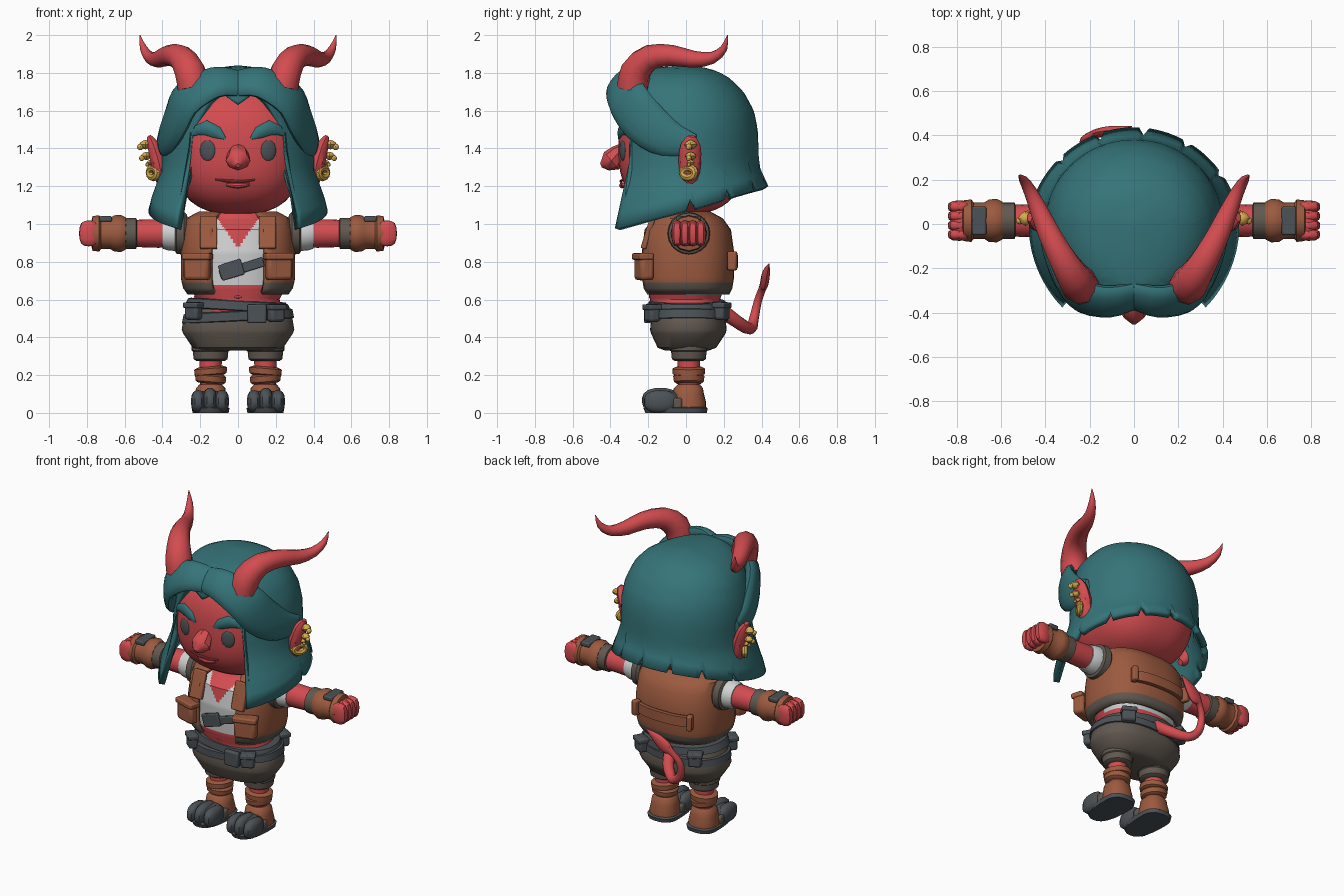
import bpy, bmesh, math
from mathutils import Vector, Matrix

old = bpy.data.objects.get("Cube")
if old:
    bpy.data.objects.remove(old, do_unlink=True)


def material(name, hexa):
    rgb = [int(hexa[i:i + 2], 16) / 255 for i in (0, 2, 4)]
    col = [c / 12.92 if c < 0.04 else ((c + 0.055) / 1.055) ** 2.4 for c in rgb] + [1]
    m = bpy.data.materials.new(name)
    m.use_nodes = True
    m.diffuse_color = col
    m.node_tree.nodes["Principled BSDF"].inputs["Base Color"].default_value = col
    return m


red = material("red skin", "D34C50")
lip = material("dark red", "B04045")
teal = material("teal hair", "357479")
brown = material("brown leather", "9C5A3F")
taupe = material("taupe cloth", "615850")
char = material("charcoal", "4C5257")
white = material("white cloth", "D2D3D4")
gold = material("gold", "D6AC4C")
made = []


def finish(name, bm, mats, mirror=False, rule=None, solid=0, bevel=0):
    bmesh.ops.remove_doubles(bm, verts=bm.verts, dist=1e-5)
    bmesh.ops.recalc_face_normals(bm, faces=bm.faces)
    if rule:
        for f in bm.faces:
            f.material_index = rule(f.calc_center_median())
    me = bpy.data.meshes.new(name)
    bm.to_mesh(me)
    bm.free()
    for m in (mats if isinstance(mats, list) else [mats]):
        me.materials.append(m)
    ob = bpy.data.objects.new(name, me)
    bpy.context.collection.objects.link(ob)
    if solid:
        md = ob.modifiers.new("thickness", "SOLIDIFY")
        md.thickness, md.offset = solid, -1
    if bevel:
        md = ob.modifiers.new("soft edges", "BEVEL")
        md.width, md.segments = bevel, 2
    if mirror:
        ob.modifiers.new("mirror", "MIRROR")
    made.append(ob)


def grid(rows, closed=True, caps=True):
    bm = bmesh.new()
    vs = [[bm.verts.new(p) for p in r] for r in rows]
    n = len(rows[0])
    for a, b in zip(vs, vs[1:]):
        for j in range(n if closed else n - 1):
            k = (j + 1) % n
            bm.faces.new((a[j], a[k], b[k], b[j]))
    if caps:
        bm.faces.new(vs[0])
        bm.faces.new(vs[-1])
    return bm


def lerp(table, x):
    # table rows ascend by their first value
    for a, b in zip(table, table[1:]):
        if x <= b[0]:
            t = max(0, (x - a[0]) / (b[0] - a[0]))
            return [u + (v - u) * t for u, v in zip(a[1:], b[1:])]
    return list(table[-1][1:])


def shell(name, rings, mats, n=32, c=(0, 0), gap=0, p=2.0, tilt=0, sub=1, **kw):
    """Stacked rings (z, half width, front depth, back depth), optionally open in front."""
    rows = []
    for a, b in zip(rings, rings[1:] + [None]):
        for k in range(sub if b else 1):
            z, rx, rf, rb = [u + (v - u) * k / sub for u, v in zip(a, b or a)]
            row = []
            for j in range(n + (1 if gap else 0)):
                t = math.radians(gap + (360 - 2 * gap) * j / n)
                s, co = math.sin(t), math.cos(t)
                q = (abs(s) ** p + abs(co) ** p) ** (-1 / p)
                x, y = s * q * rx, -co * q * (rf if co > 0 else rb)
                row.append((c[0] + x, c[1] + y, z + tilt * x))
            rows.append(row)
    finish(name, grid(rows, not gap, not gap), mats, **kw)


def tube(name, pts, mats, n=12, sub=1, ref=lambda c: Vector((0, 0, 1)), **kw):
    """Sweep of (x, y, z, width, thickness) stations along a spline."""
    pts = [Vector(p if len(p) == 5 else (*p, p[3])) for p in pts]
    st = []
    for i in range(len(pts) - 1):
        a, b, c, d = pts[max(i - 1, 0)], pts[i], pts[i + 1], pts[min(i + 2, len(pts) - 1)]
        for k in range(sub):
            t = k / sub
            st.append(b + 0.5 * t * ((c - a) + t * (2 * a - 5 * b + 4 * c - d
                                                   + t * (3 * b - a - 3 * c + d))))
    st.append(pts[-1])
    rows = []
    for i, s in enumerate(st):
        c = Vector(s[:3])
        tan = Vector(st[min(i + 1, len(st) - 1)][:3]) - Vector(st[max(i - 1, 0)][:3])
        side = tan.cross(ref(c)).normalized()
        up = side.cross(tan).normalized()
        ang = [2 * math.pi * j / n for j in range(n)]
        rows.append([c + side * max(s[3], .002) * math.cos(a)
                     + up * max(s[4], .002) * math.sin(a) for a in ang])
    finish(name, grid(rows), mats, **kw)


def ball(name, loc, size, mats, p=2.0, seg=20, turn=0, **kw):
    bm = bmesh.new()
    bmesh.ops.create_uvsphere(bm, u_segments=seg, v_segments=max(6, seg * 2 // 3), radius=1)
    rot = Matrix.Rotation(turn, 3, 'Z')
    for v in bm.verts:
        u = v.co / sum(abs(k) ** p for k in v.co) ** (1 / p)
        v.co = rot @ Vector([a * b for a, b in zip(u, size)]) + Vector(loc)
    finish(name, bm, mats, **kw)


def box(name, loc, size, mats, turn=0, axis='Z', **kw):
    bm = bmesh.new()
    mat = Matrix.Translation(loc) @ Matrix.Rotation(turn, 4, axis) @ Matrix.Diagonal((*size, 1))
    bmesh.ops.create_cube(bm, size=1, matrix=mat)
    finish(name, bm, mats, bevel=min(size) * .25, **kw)


back = lambda c: Vector((0, 1, 0))
radial = lambda c: Vector((c.x, c.y, (c.z - 1.45) * .9))

# Head and face
ball("head", (0, -.018, 1.405), (.345, .34, .355), red, p=2.6, seg=40)
tube("nose", [(0, -.31, 1.41, .03, .03), (0, -.36, 1.375, .055, .045), (0, -.395, 1.335, .066, .06),
              (0, -.425, 1.32, .042, .04), (0, -.45, 1.31, .012, .012)], red, n=8)
ball("eyes", (.16, -.334, 1.39), (.043, .014, .056), char, turn=.28, mirror=True)
tube("eyebrows", [(.068, -.352, 1.452, .008), (.11, -.349, 1.484, .032, .014), (.17, -.335, 1.51, .04, .014),
                  (.215, -.315, 1.495, .028, .014), (.245, -.297, 1.47, .006)], teal, n=8, ref=back, mirror=True)
tube("mouth", [(-.12, -.334, 1.236, .004), (-.05, -.344, 1.227, .008), (.03, -.344, 1.225, .008),
               (.09, -.338, 1.234, .004)], lip, n=8, ref=back)
tube("lower_lip", [(-.06, -.333, 1.208, .008), (0, -.338, 1.204, .016), (.06, -.333, 1.21, .008)],
     red, n=8, sub=2, ref=back)
tube("ears", [(.35, .02, 1.19, .02), (.395, .02, 1.23, .045, .04), (.42, .02, 1.33, .06, .045),
              (.45, .025, 1.42, .052, .032), (.472, .03, 1.465, .02, .012)], red, n=10, sub=2,
     ref=lambda c: Vector((1, 0, 0)), mirror=True)
for i, (x, z, r) in enumerate(((.49, 1.42, .034), (.485, 1.36, .03), (.465, 1.325, .02))):
    ball("earring_stud_%d" % i, (x, .025, z), (r, r, r * .75), gold, p=1.5, seg=8, mirror=True)
    ball("earring_tip_%d" % i, (x + r * .8, .015, z - .012), (r * .5, r * .5, r * .5), gold, seg=8, mirror=True)
tube("earring_hoops", [(.447 + .022 * math.sin(k), .015 + .032 * math.sin(k), 1.272 + .026 * math.cos(k), .02)
                       for k in [math.pi * i / 6 for i in range(13)]], gold, n=8,
     ref=lambda c: Vector((.8, -.6, 0)), mirror=True)

# Hair cap with an open face and a notched hem
profile = [(.97, .485, .51, .48), (1.1, .472, .455, .46), (1.2, .437, .405, .437), (1.28, .405, .385, .388),
           (1.5, .40, .37, .38), (1.6, .38, .375, .36), (1.7, .335, .38, .305), (1.77, .27, .35, .235),
           (1.81, .19, .28, .165), (1.83, .1, .15, .09), (1.84, 0, 0, 0)]
fringe = [(0, 1.63), (14, 1.69), (25, 1.64), (36, 1.50), (39, 1.3), (42, .98)]
rows = []
for i in range(19):
    row = []
    for j in range(120):
        deg = j * 3
        front = min(deg, 360 - deg)
        t = math.radians(deg)
        hem = lerp(fringe, front)[0] if front < 42 else .965 + .29 * (.37 - .44 * math.cos(t))
        if front > 80 and j % 9 == 4:
            hem += .055
        z = 1.84 - (1.84 - hem) * (i / 18) ** 1.8
        rx, rf, rb = lerp(profile, z)
        row.append((math.sin(t) * rx, -math.cos(t) * (rf if math.cos(t) > 0 else rb), z))
    rows.append(row)
finish("hair_cap", grid(rows, True, False), teal, solid=.038)
tube("hair_sweep", [(0, -.325, 1.745, .085, .04), (.12, -.35, 1.75, .1, .045), (.265, -.315, 1.67, .12, .045),
                    (.33, -.23, 1.55, .125, .045), (.38, -.09, 1.45, .1, .04), (.415, .05, 1.425, .05, .015)],
     teal, n=14, sub=3, ref=radial, mirror=True)
tube("horns", [(.235, -.28, 1.72, .085), (.255, -.265, 1.81, .083), (.305, -.19, 1.882, .068),
               (.37, -.07, 1.892, .055), (.42, .04, 1.872, .045), (.465, .14, 1.88, .032),
               (.50, .20, 1.93, .02), (.52, .22, 2.0, .002)], red, n=10, sub=2,
     ref=lambda c: Vector((1, -.5, 0)), mirror=True)

# Torso: skin below and at the neckline, shirt between
shell("torso", [(.5, .25, .18, .18), (.6, .22, .19, .18), (.66, .25, .205, .2), (.85, .27, .22, .22),
                (.97, .25, .205, .2), (1.03, .18, .13, .15), (1.1, .1, .09, .1)], [red, white],
      n=120, sub=12, p=2.3,
      rule=lambda c: int((.675 if c.y < 0 else .625) < c.z < .875 + (1.4 * abs(c.x) if c.y < .05 else .15)))
ball("navel", (0, -.19, .615), (.025, .007, .009), lip, seg=12)

# Vest with a darker hem, pockets and back strap
shell("vest", [(.628, .268, .22, .23), (.66, .29, .24, .245), (.69, .298, .245, .25), (.72, .303, .25, .255),
               (.85, .303, .25, .255), (.97, .29, .235, .238), (1.03, .275, .18, .195),
               (1.065, .21, .11, .13), (1.06, .13, .08, .1)],
      [brown, taupe], n=40, gap=27, p=2.5, solid=.025, rule=lambda c: int(c.z < .69))
box("vest_pockets", (.215, -.222, .765), (.14, .075, .125), brown, turn=.3, mirror=True)
box("pocket_flaps", (.215, -.229, .828), (.155, .077, .035), brown, turn=.3, mirror=True)
box("lapels", (.155, -.2, .955), (.09, .03, .18), brown, turn=-.3, axis='X', mirror=True)
shell("back_strap", [(.765, .30, .25, .255), (.77, .315, .25, .275), (.835, .315, .25, .275),
                     (.84, .30, .25, .255)], brown, n=12, gap=143, p=2.5, solid=.02)
box("back_strap_ends", (.2, .245, .805), (.035, .05, .1), brown, turn=-.3, mirror=True)
box("chest_strap", (.02, -.22, .765), (.24, .025, .05), char, turn=-.3, axis='Y')
box("chest_buckle", (-.035, -.232, .757), (.125, .025, .085), char, turn=-.3, axis='Y')

# Trousers and belts
shell("trousers", [(.33, .2, .11, .12), (.345, .24, .15, .16), (.42, .29, .185, .21), (.44, .298, .19, .215),
                   (.5, .288, .185, .21), (.57, .25, .17, .19)], taupe, p=2.4, n=40)
shell("upper_belt", [(.54, .27, .19, .2), (.545, .285, .2, .215), (.59, .265, .195, .21), (.595, .25, .185, .2)],
      char, n=40, p=2.3, tilt=-.06)
shell("lower_belt", [(.485, .28, .185, .2), (.49, .297, .202, .222), (.535, .288, .202, .222), (.54, .27, .19, .2)],
      char, n=40, p=2.3, tilt=.05)
box("belt_buckle", (.1, -.205, .525), (.1, .035, .1), char)
for i, (x, y, z, turn) in enumerate(((.2, -.18, .53, .5), (.2, .19, .54, -.5),
                                     (-.2, .19, .54, .5), (-.235, -.15, .54, -.7))):
    box("belt_pouch_%d" % i, (x, y, z), (.085, .06, .095), char, turn=turn)
    box("pouch_flap_%d" % i, (x, y, z + .03), (.095, .072, .03), char, turn=turn)

# Tail curling to one side with a pointed tip
tube("tail", [(0, .15, .57, .04), (-.05, .26, .49, .036), (-.14, .34, .445, .03), (-.21, .36, .5, .026),
              (-.22, .38, .59, .022), (-.18, .405, .66, .02), (-.14, .415, .69, .045, .022),
              (-.08, .425, .74, .035, .02), (-.01, .44, .79, .002)], red, n=10, sub=3, ref=back)

# Arms: sleeve, skin, wrist wraps and fist
rad = lambda stations: [(x, .015, .95, r) for x, r in stations]
tube("sleeves", rad([(.22, .08), (.3, .095), (.37, .09), (.4, .08)]), white, n=16, mirror=True)
tube("armhole_trim", rad([(.27, .1), (.285, .113), (.325, .108), (.335, .09)]), taupe, n=20, mirror=True)
tube("arms", rad([(.3, .07), (.42, .076), (.6, .07)]), red, n=16, mirror=True)
tube("wrist_bands", rad([(.535, .07), (.54, .083), (.595, .083), (.6, .07)]), taupe, n=16, mirror=True)
tube("wrist_cuffs", rad([(.59, .07), (.595, .086), (.62, .098), (.655, .096), (.675, .083), (.725, .083),
                         (.735, .096), (.77, .092), (.775, .07)]), brown, n=12, mirror=True)
box("cuff_plates", (.7, .015, 1.027), (.065, .13, .03), char, mirror=True)
ball("fists", (.78, .015, .95), (.05, .085, .064), red, p=3, mirror=True)
for i in range(4):
    ball("finger_%d" % i, (.79, -.048 + .042 * i, .95), (.051, .028, .068), red, p=3, seg=12, mirror=True)

# Legs and feet
leg = (.145, .015)
ring = lambda stations: [(z, r, r, r) for z, r in stations]
shell("trouser_legs", ring([(.275, .075), (.285, .09), (.325, .094), (.33, .1), (.4, .1)]), taupe,
      n=20, c=leg, mirror=True)
shell("shins", ring([(.1, .055), (.3, .06)]), red, n=16, c=leg, mirror=True)
shell("lower_wraps", ring([(.155, .065), (.165, .079), (.195, .083), (.21, .065)]), brown,
      n=16, c=leg, tilt=.08, mirror=True)
shell("upper_wraps", ring([(.195, .065), (.205, .085), (.235, .087), (.245, .065)]), brown,
      n=16, c=leg, tilt=-.08, mirror=True)
shell("boots", [(.02, .09, .11, .09), (.06, .09, .1, .09), (.1, .082, .085, .08), (.13, .078, .08, .075),
                (.15, .06, .06, .06)], brown, n=20, c=leg, p=2.3, mirror=True)
shell("soles", [(0, .095, .23, .095), (.025, .1, .24, .1), (.032, .085, .22, .09)], char,
      n=24, c=leg, p=2.6, mirror=True)
ball("feet", (.148, -.11, .06), (.09, .09, .058), char, p=2.6, mirror=True)
for i in range(3):
    mid = i == 1
    ball("toe_%d" % i, (.085 + .063 * i, -.135, .066 if mid else .06),
         (.038, .098 if mid else .088, .066 if mid else .06), char, p=2.6, seg=14, mirror=True)
box("foot_straps", (.145, -.045, .05), (.19, .05, .06), taupe, mirror=True)

# Smooth shading with sharp creases kept
bpy.ops.object.select_all(action='DESELECT')
for ob in made:
    ob.select_set(True)
bpy.context.view_layer.objects.active = made[0]
bpy.ops.object.shade_smooth_by_angle(angle=math.radians(38))
